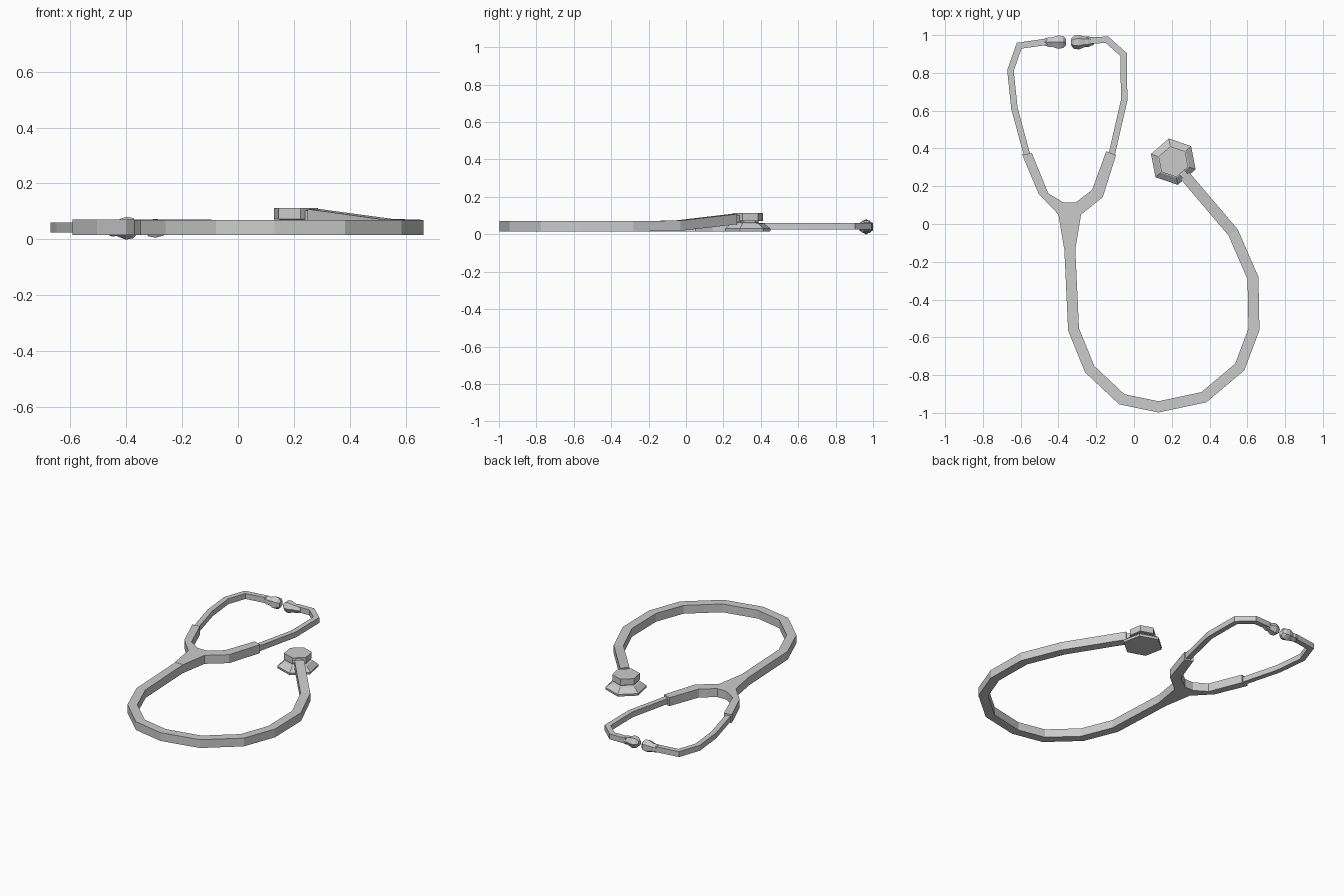
import bpy, bmesh, math
from mathutils import Vector, Matrix

if "Cube" in bpy.data.objects:
    bpy.data.objects.remove(bpy.data.objects["Cube"])


def finish(name, bm):
    bmesh.ops.recalc_face_normals(bm, faces=bm.faces)
    me = bpy.data.meshes.new(name)
    bm.to_mesh(me)
    bm.free()
    ob = bpy.data.objects.new(name, me)
    bpy.context.collection.objects.link(ob)
    return ob


def skin(name, rings):
    """Bridge equal-sized rings of points and cap both ends."""
    bm = bmesh.new()
    loops = [[bm.verts.new(p) for p in r] for r in rings]
    n = len(loops[0])
    for a, b in zip(loops, loops[1:]):
        for i in range(n):
            j = (i + 1) % n
            bm.faces.new((a[i], a[j], b[j], b[i]))
    bm.faces.new(loops[0])
    bm.faces.new(loops[-1])
    return finish(name, bm)


def box_sweep(name, path, width, height):
    """Mitred square-section tube along a path, section kept upright."""
    pts = [Vector(p) for p in path]
    rings = []
    for i, p in enumerate(pts):
        d1 = (p - pts[i - 1]) if i else pts[1] - p
        d2 = (pts[i + 1] - p) if i < len(pts) - 1 else d1
        d1, d2 = d1.xy.normalized(), d2.xy.normalized()
        t = (d1 + d2).normalized()
        s = Vector((-t.y, t.x, 0)) * (width / 2 / t.dot(d1))
        u = Vector((0, 0, height / 2))
        rings.append([p - s - u, p + s - u, p + s + u, p - s + u])
    return skin(name, rings)


def lathe(name, origin, axis, profile, sides=6, spin=0.0):
    """Revolve (distance, radius) pairs about an axis."""
    m = Vector(axis).to_track_quat('Z', 'Y').to_matrix().to_4x4()
    m = Matrix.Translation(origin) @ m
    rings = [[m @ Vector((r * math.cos(spin + k * math.tau / sides),
                          r * math.sin(spin + k * math.tau / sides), d))
              for k in range(sides)] for d, r in profile]
    return skin(name, rings)


# Long flexible tube
Z = 0.0425
loop = [(-0.34, -0.13), (-0.32, -0.558), (-0.235, -0.768), (-0.065, -0.928),
        (0.13, -0.968), (0.37, -0.917), (0.56, -0.757), (0.635, -0.557),
        (0.63, -0.287)]
box_sweep("main_tube", [(x, y, Z) for x, y in loop]
          + [(0.525, -0.045, 0.046), (0.27, 0.255, 0.081)], 0.058, 0.055)

# Y-shaped yoke
outline = [(-0.37, -0.13), (-0.31, -0.13), (-0.28, 0.05), (-0.165, 0.143),
           (-0.095, 0.365), (-0.147, 0.385), (-0.222, 0.18), (-0.31, 0.113),
           (-0.373, 0.113), (-0.455, 0.163), (-0.54, 0.375), (-0.592, 0.367),
           (-0.505, 0.16), (-0.40, 0.05)]
skin("yoke", [[(x, y, z) for x, y in outline] for z in (0.015, 0.071)])

# Ear tubes
left = [(-0.562, 0.35), (-0.633, 0.612), (-0.654, 0.812), (-0.608, 0.944), (-0.46, 0.965)]
right = [(-0.122, 0.35), (-0.052, 0.655), (-0.055, 0.897), (-0.142, 0.975), (-0.25, 0.972)]
for name, path in (("left", left), ("right", right)):
    box_sweep(name + "_ear_tube", [(x, y, Z) for x, y in path], 0.034, 0.036)

# Ear tips
tip = [(0, 0.018), (0.03, 0.03), (0.045, 0.028), (0.08, 0.041), (0.105, 0.036), (0.12, 0.02)]
lathe("left_ear_tip", (-0.48, 0.963, 0.04), (1, 0, 0), tip, spin=math.pi / 6)
lathe("right_ear_tip", (-0.213, 0.967, 0.04), (-1, -0.05, 0),
      [(d, r * 0.95) for d, r in tip], spin=0)

# Chest piece: flared diaphragm, neck and drum
lathe("chest_piece", (0.208, 0.33, 0), (0, 0, 1),
      [(0.015, 0.122), (0.03, 0.125), (0.058, 0.088), (0.062, 0.06),
       (0.07, 0.06), (0.072, 0.083), (0.113, 0.083)],
      spin=math.radians(41))

# Short connector from tube to drum
box_sweep("connector", [(0.285, 0.237, 0.084), (0.215, 0.32, 0.088)], 0.035, 0.035)
